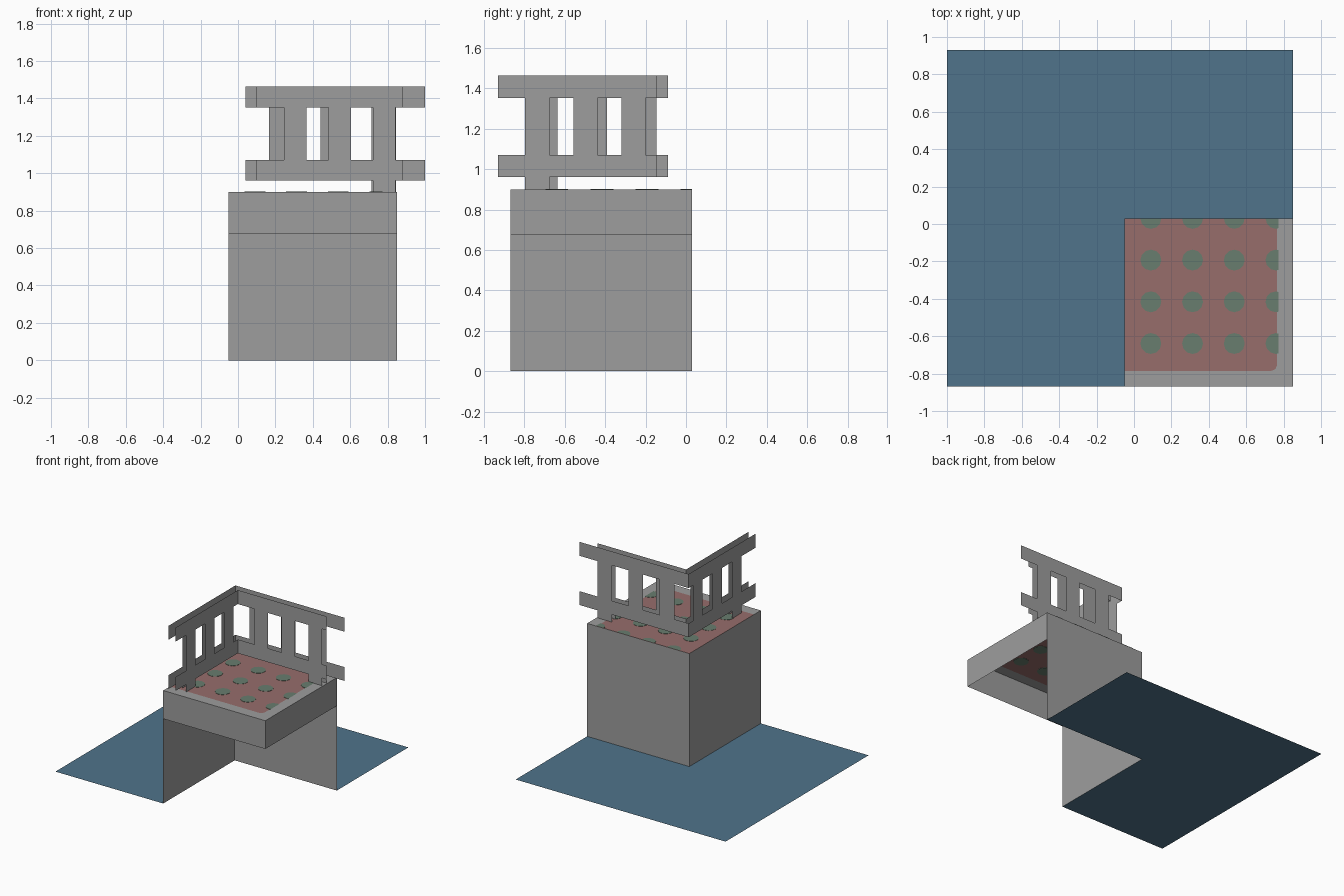
import bpy, bmesh, math
from mathutils import Vector

if "Cube" in bpy.data.objects:
    bpy.data.objects.remove(bpy.data.objects["Cube"])


def material(name, rgb):
    m = bpy.data.materials.new(name)
    m.diffuse_color = (*rgb, 1)
    m.use_nodes = True
    m.node_tree.nodes["Principled BSDF"].inputs["Base Color"].default_value = m.diffuse_color
    return m


GREY = material("stone_grey", (0.34, 0.34, 0.34))
BLUE = material("floor_blue", (0.08, 0.175, 0.26))
RED = material("rug_red", (0.31, 0.155, 0.148))
GREEN = material("dot_green", (0.14, 0.205, 0.156))


def finish(name, bm, mat):
    bmesh.ops.remove_doubles(bm, verts=bm.verts, dist=0.0001)
    me = bpy.data.meshes.new(name)
    bm.to_mesh(me)
    bm.free()
    me.materials.append(mat)
    ob = bpy.data.objects.new(name, me)
    bpy.context.collection.objects.link(ob)
    return ob


def sheet(name, polys, mat):
    """Open surface made of flat polygons."""
    bm = bmesh.new()
    for poly in polys:
        bm.faces.new([bm.verts.new(p) for p in poly])
    return finish(name, bm, mat)


def wall(axis, at, a, b, z0, z1):
    """Upright rectangle on the plane axis = at, running a..b."""
    pts = [(a, z0), (b, z0), (b, z1), (a, z1)]
    if axis == "x":
        return [(at, u, z) for u, z in pts]
    return [(u, at, z) for u, z in pts]


# Main extents of the raised block
X0, X1, Y0, Y1 = -0.05, 0.85, -0.87, 0.03
LIP, TOP = 0.675, 0.90
RX, RY, C = 0.765, -0.785, 0.03      # rug edges and corner cut

# L-shaped floor
sheet("floor", [
    [(-1, Y0, 0), (X0, Y0, 0), (X0, Y1, 0), (-1, Y1, 0)],
    [(-1, Y1, 0), (X0, Y1, 0), (X1, Y1, 0), (X1, 0.93, 0), (-1, 0.93, 0)],
], BLUE)

# Two back walls down to the floor, and the front lips of the platform
sheet("block_walls", [
    wall("x", X0, Y1, Y0, 0, TOP),
    wall("y", Y1, X1, X0, 0, TOP),
], GREY)
sheet("platform_lip", [
    wall("x", X1, Y0, Y1, LIP, TOP),
    wall("y", Y0, X0, X1, LIP, TOP),
], GREY)

# Platform top: grey border and red rug in the same plane
sheet("platform_border", [
    [(X0, Y0, TOP), (X1, Y0, TOP), (RX, RY + C, TOP), (RX - C * 0.3, RY + C * 0.3, TOP),
     (RX - C, RY, TOP), (X0, RY, TOP)],
    [(X1, Y0, TOP), (X1, Y1, TOP), (RX, Y1, TOP), (RX, RY + C, TOP)],
], GREY)
sheet("rug", [
    [(X0, RY, TOP), (RX - C, RY, TOP), (RX - C * 0.3, RY + C * 0.3, TOP),
     (RX, RY + C, TOP), (RX, Y1, TOP), (X0, Y1, TOP)],
], RED)

# Green dots: thin plates showing above and below, cut at the rug edges
bm = bmesh.new()
for i in range(4):
    for j in range(4):
        cx, cy = 0.09 + 0.223 * i, 0.03 - 0.223 * j
        ring = [bm.verts.new((cx + 0.056 * math.cos(k * math.tau / 12),
                              cy + 0.056 * math.sin(k * math.tau / 12), TOP - 0.002))
                for k in range(12)]
        face = bm.faces.new(ring)
        ext = bmesh.ops.extrude_face_region(bm, geom=[face], use_keep_orig=True)
        bmesh.ops.translate(bm, vec=(0, 0, 0.004),
                            verts=[g for g in ext["geom"] if isinstance(g, bmesh.types.BMVert)])
for co, no in (((0.772, 0, 0), (1, 0, 0)), ((0, Y1, 0), (0, 1, 0))):
    bmesh.ops.bisect_plane(bm, geom=bm.verts[:] + bm.edges[:] + bm.faces[:],
                           plane_co=Vector(co), plane_no=Vector(no), clear_outer=True)
bmesh.ops.recalc_face_normals(bm, faces=bm.faces)
finish("rug_dots", bm, GREEN)

# Railing: four paper-thin panels of two rails, three posts and one leg
R0, R1, R2, R3 = 0.96, 1.07, 1.352, 1.463


def railing(name, axis, at, a, b, posts, width, leg):
    polys = [wall(axis, at, a, b, R0, R1), wall(axis, at, a, b, R2, R3)]
    polys += [wall(axis, at, p, p + width, R1, R2) for p in posts]
    polys.append(wall(axis, at, leg, leg + width, TOP, R0))
    sheet(name, polys, GREY)


railing("back_railing_outer", "y", -0.09, 0.04, 1.0, (0.165, 0.44, 0.715), 0.13, 0.715)
railing("back_railing_inner", "y", -0.145, 0.10, 0.88, (0.245, 0.485, 0.722), 0.12, 0.722)
railing("left_railing_outer", "x", 0.04, -0.93, -0.09, (-0.755, -0.51, -0.267), 0.12, -0.755)
railing("left_railing_inner", "x", 0.10, -0.93, -0.145, (-0.797, -0.558, -0.32), 0.12, -0.797)
